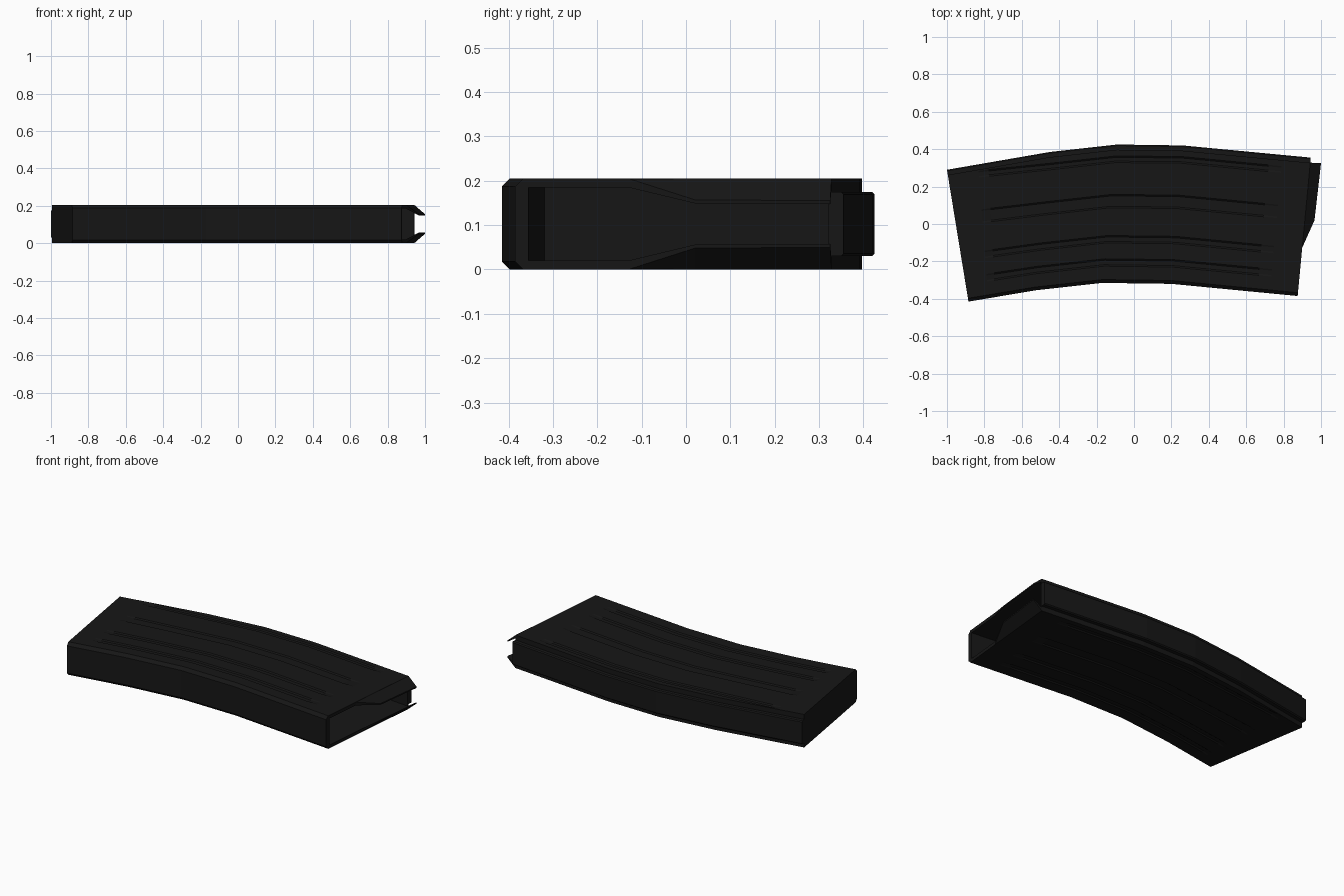
import bpy, bmesh
from mathutils import Vector

if "Cube" in bpy.data.objects:
    bpy.data.objects.remove(bpy.data.objects["Cube"])

H = 0.205
FRONT = [(-.885, -.415), (-.53, -.355), (-.17, -.315), (.2, -.32), (.875, -.385)]
BACK = [(-1, .29), (-.45, .385), (-.09, .425), (.26, .42), (.945, .355)]

mat = bpy.data.materials.new("dark_metal")
mat.diffuse_color = (0.008, 0.008, 0.008, 1)
mat.use_nodes = True
mat.node_tree.nodes["Principled BSDF"].inputs["Base Color"].default_value = mat.diffuse_color


def along(pts, t):
    i = min(int(t), 3)
    return Vector(pts[i]).lerp(Vector(pts[i + 1]), t - i)


def station(t, d):
    """Plan point at station t; d measured from the front edge, or from the back edge if negative."""
    a, b = along(FRONT, t), along(BACK, t)
    n = (b - a).normalized()
    return a + n * d if d >= 0 else b + n * d


def make(name, bm):
    bmesh.ops.recalc_face_normals(bm, faces=bm.faces)
    me = bpy.data.meshes.new(name)
    bm.to_mesh(me)
    bm.free()
    ob = bpy.data.objects.new(name, me)
    bpy.context.collection.objects.link(ob)
    me.materials.append(mat)
    return ob


def loft(name, rings):
    bm = bmesh.new()
    vs = [[bm.verts.new(p) for p in r] for r in rings]
    n = len(vs[0])
    for a, b in zip(vs, vs[1:]):
        for i in range(n):
            j = (i + 1) % n
            bm.faces.new((a[i], a[j], b[j], b[i]))
    bm.faces.new(vs[0])
    bm.faces.new(vs[-1])
    return make(name, bm)


# Cross-section: chamfered front, shallow side grooves, raised rib on the back
def section(t, depth):
    half = [(0, H - .018), (.018, H)]
    for c, w in ((.11, .012), (.235, .012), (.44, .028), (.665, .01)):
        half += [(c - w - .008, H), (c - w, H - depth), (c + w, H - depth), (c + w + .008, H)]
    half += [(-.028, H), (-.028, .175), (-.006, .175), (-1e-6, .169)]
    loop = half + [(d, H - z) for d, z in reversed(half)]
    return [(*station(t, d), z) for d, z in loop]


# Curved body
stations = [(0, 0), (.3, 0), (.4, .006), (1, .006), (2, .006), (3, .006), (3.68, .006), (3.78, 0), (4, 0)]
body = loft("curved_body", [section(t, d) for t, d in stations])

# Cavity at the open end
cavity = loft("cavity_cutter", [
    [(*station(t, d), z) for d, z in ((.03, .02), (-.035, .02), (-.035, .185), (.03, .185))]
    for t in (3.45, 4.05)])
cavity.hide_render = True
cavity.hide_viewport = True
mod = body.modifiers.new("hollow", "BOOLEAN")
mod.operation = "DIFFERENCE"
mod.solver = "EXACT"
mod.object = cavity

# Inward-leaning lips over the open end
LIP = [(.898, -.13, H), (.913, .02, H), (.942, .328, H), (1.0, .325, .155), (.965, .02, .157)]
for name, flip in (("upper_lip", False), ("lower_lip", True)):
    bm = bmesh.new()
    layers = []
    for k in (0, 1):
        pts = []
        for i, (x, y, z) in enumerate(LIP):
            z -= k * (.02 if i < 3 else .008)
            pts.append(bm.verts.new((x, y, H - z if flip else z)))
        bm.faces.new((pts[0], pts[1], pts[4]))
        bm.faces.new((pts[1], pts[2], pts[3], pts[4]))
        layers.append(pts)
    for i in range(5):
        j = (i + 1) % 5
        bm.faces.new((layers[0][i], layers[0][j], layers[1][j], layers[1][i]))
    make(name, bm)
